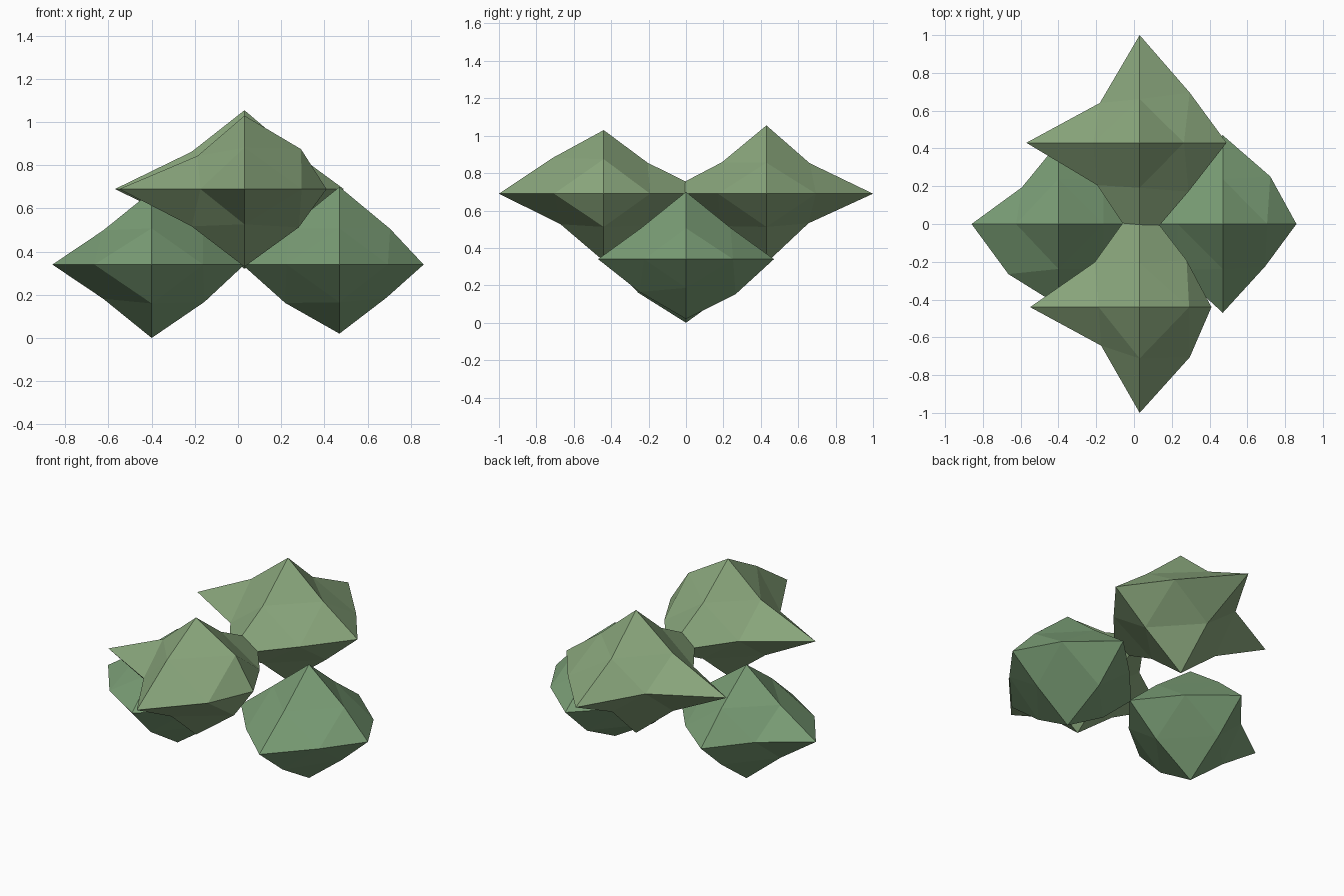
import bpy
import bmesh
from mathutils import Vector

if "Cube" in bpy.data.objects:
    bpy.data.objects.remove(bpy.data.objects["Cube"])


def material(name, color):
    m = bpy.data.materials.new(name)
    m.diffuse_color = (*color, 1)
    m.use_nodes = True
    m.node_tree.nodes["Principled BSDF"].inputs["Base Color"].default_value = m.diffuse_color
    return m


upper = material("upper_green", (0.25, 0.38, 0.20))
lower = material("lower_green", (0.195, 0.34, 0.18))
MID = Vector((0.34, 0.34, 0.24))  # proportions of the points between the six tips


def clump(name, center, tips, mids, mat):
    """Irregular octahedron, each side split in four.
    tips: reach along +x -x +y -y +z -z
    mids: scale of edge points, planes xy / xz / yz, signs ++ +- -+ --"""
    bm = bmesh.new()
    c = Vector(center)
    tip, mid = {}, {}
    for axis in range(3):
        for k, s in enumerate((1, -1)):
            p = Vector((0, 0, 0))
            p[axis] = s * tips[axis * 2 + k]
            tip[axis, s] = bm.verts.new(c + p)
    for n, (a, b) in enumerate(((0, 1), (0, 2), (1, 2))):
        for k, (sa, sb) in enumerate(((1, 1), (1, -1), (-1, 1), (-1, -1))):
            p = Vector((0, 0, 0))
            f = mids[n * 4 + k] / 0.7 * 0.7
            p[a], p[b] = sa * MID[a] * f, sb * MID[b] * f
            mid[a, sa, b, sb] = bm.verts.new(c + p)
    # four triangles per octant
    for sx in (1, -1):
        for sy in (1, -1):
            for sz in (1, -1):
                x, y, z = tip[0, sx], tip[1, sy], tip[2, sz]
                xy, xz, yz = mid[0, sx, 1, sy], mid[0, sx, 2, sz], mid[1, sy, 2, sz]
                for tri in ((x, xy, xz), (y, yz, xy), (z, xz, yz), (xy, yz, xz)):
                    bm.faces.new(tri if sx * sy * sz > 0 else tri[::-1])
    mesh = bpy.data.meshes.new(name)
    bm.to_mesh(mesh)
    bm.free()
    mesh.materials.append(mat)
    bpy.context.collection.objects.link(bpy.data.objects.new(name, mesh))


# two raised clumps, front and back
clump("back_clump", (0.03, 0.43, 0.69), (0.46, 0.60, 0.57, 0.56, 0.365, 0.37),
      (0.78, 0.76, 0.62, 0.66, 0.69, 0.74, 0.72, 0.72, 0.68, 0.66, 0.70, 0.72), upper)
clump("front_clump", (0.03, -0.44, 0.69), (0.38, 0.58, 0.57, 0.56, 0.34, 0.36),
      (0.73, 0.78, 0.70, 0.60, 0.77, 0.74, 0.64, 0.72, 0.69, 0.70, 0.80, 0.68), upper)
# two low clumps, left and right
clump("left_clump", (-0.40, 0, 0.34), (0.43, 0.46, 0.43, 0.43, 0.34, 0.34),
      (0.70, 0.70, 0.57, 0.78, 0.70, 0.72, 0.66, 0.66, 0.70, 0.70, 0.70, 0.75), lower)
clump("right_clump", (0.47, 0, 0.34), (0.39, 0.45, 0.47, 0.47, 0.36, 0.32),
      (0.74, 0.66, 0.70, 0.72, 0.69, 0.64, 0.70, 0.74, 0.70, 0.78, 0.70, 0.73), lower)
